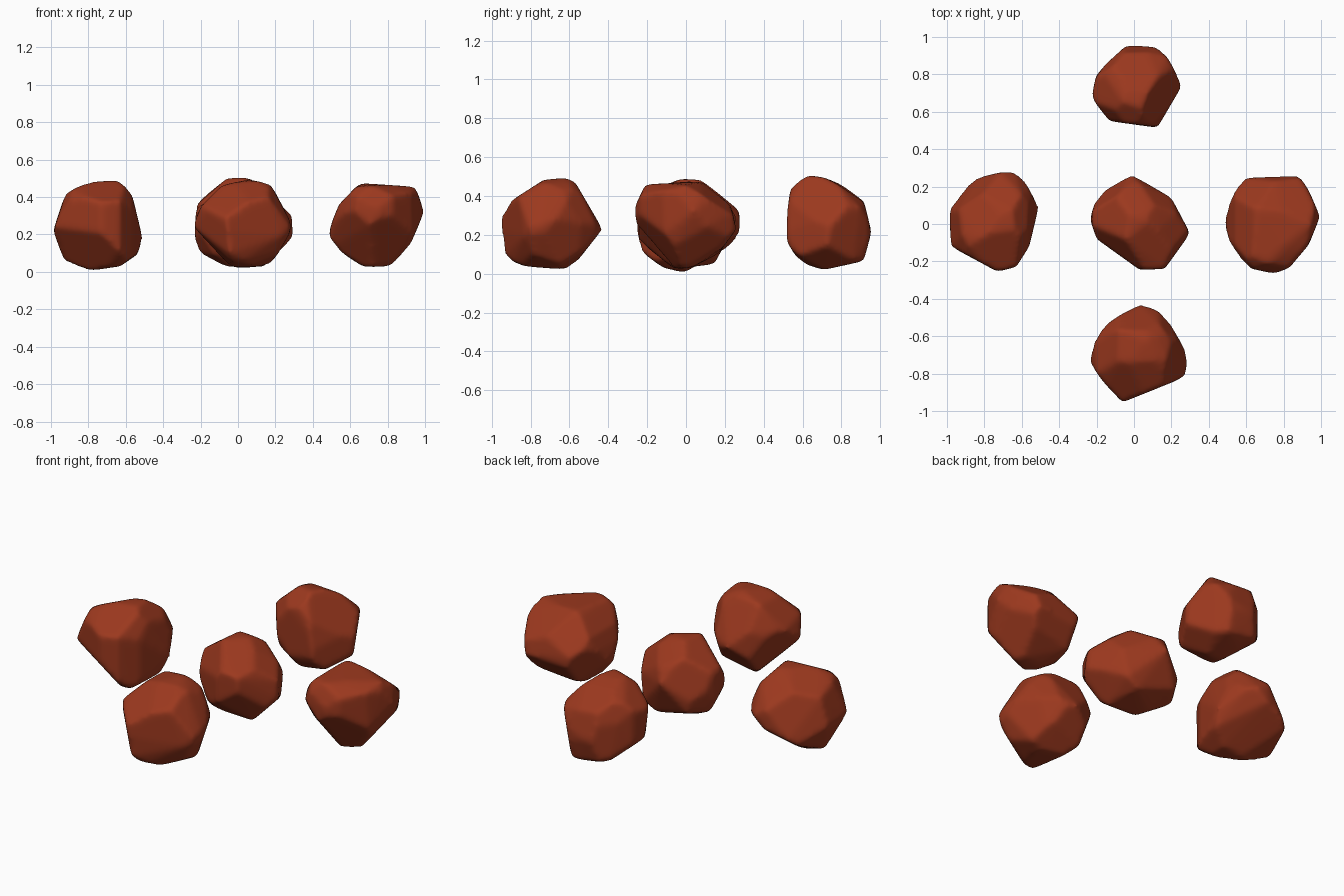
import bpy, bmesh
from math import sin, cos, radians
from mathutils import Vector
from mathutils.geometry import points_in_planes, convex_hull_2d

rust = bpy.data.materials.new("rust_stone")
rust.diffuse_color = (0.33, 0.04, 0.013, 1)

# Viewing directions the stones are chipped along: azimuth, elevation, origin height
VIEWS = {"front": (0, 0, 0), "side": (90, 0, 0), "top": (0, 90, 0),
         "right_high": (35, 25, .257), "left_high": (215, 25, .257),
         "back_low": (140, -30, .257)}


def cut_planes(view, outline):
    """One cutting plane through every edge of a convex outline."""
    az, el, z = VIEWS[view]
    az, el = radians(az), radians(el)
    right = Vector((cos(az), sin(az), 0))
    up = Vector((-sin(az) * sin(el), cos(az) * sin(el), cos(el)))
    pts = [Vector(p) for p in outline]
    pts = [pts[i] for i in convex_hull_2d(pts)]
    mid = sum(pts, Vector((0, 0))) / len(pts)
    planes = []
    for a, b in zip(pts, pts[1:] + pts[:1]):
        n = Vector((b.y - a.y, a.x - b.x)).normalized()
        if n.dot(a - mid) < 0:
            n = -n
        normal = right * n.x + up * n.y
        point = Vector((0, 0, z)) + right * a.x + up * a.y
        planes.append(Vector((*normal, -normal.dot(point))))
    return planes


def stone(name, **outlines):
    """Faceted stone: the solid left inside all outlines, edges worn round."""
    planes = [p for view, o in outlines.items() for p in cut_planes(view, o)]
    corners = points_in_planes(planes)[0]
    bm = bmesh.new()
    for c in corners:
        bm.verts.new(c)
    bmesh.ops.remove_doubles(bm, verts=bm.verts[:], dist=0.045)
    bmesh.ops.convex_hull(bm, input=bm.verts[:])
    bmesh.ops.delete(bm, geom=[v for v in bm.verts if not v.link_faces], context='VERTS')
    bmesh.ops.recalc_face_normals(bm, faces=bm.faces[:])
    mesh = bpy.data.meshes.new(name)
    bm.to_mesh(mesh)
    bm.free()
    mesh.materials.append(rust)
    ob = bpy.data.objects.new(name, mesh)
    bpy.context.collection.objects.link(ob)
    remesh = ob.modifiers.new("even_surface", 'REMESH')
    remesh.mode = 'VOXEL'
    remesh.voxel_size = 0.015
    remesh.use_smooth_shade = True
    worn = ob.modifiers.new("worn_edges", 'SMOOTH')
    worn.factor = 0.5
    worn.iterations = 8


stone("left_stone",
      front=[(-.995, .24), (-.92, .42), (-.81, .48), (-.62, .49), (-.575, .45), (-.51, .18),
             (-.54, .08), (-.63, .03), (-.83, 0), (-.92, .03)],
      top=[(-.995, .05), (-.97, .15), (-.825, .26), (-.65, .285), (-.60, .26), (-.51, .09),
           (-.56, -.12), (-.63, -.23), (-.73, -.255), (-.98, -.12)],
      right_high=[(-.88, .19), (-.785, .355), (-.56, .395), (-.42, .385), (-.345, .23),
                  (-.34, .145), (-.39, .01), (-.575, -.09), (-.63, -.08)],
      left_high=[(.335, -.20), (.395, -.06), (.54, .065), (.78, .005), (.87, -.085),
                 (.88, -.20), (.74, -.43), (.61, -.405), (.42, -.31)],
      back_low=[(.32, -.35), (.335, -.18), (.44, -.015), (.54, .02), (.725, -.065),
                (.82, -.295), (.71, -.49), (.485, -.475), (.33, -.415)])

stone("right_stone",
      front=[(.48, .215), (.54, .36), (.65, .475), (.95, .455), (.995, .32), (.92, .14),
             (.84, .035), (.68, .02), (.505, .135)],
      side=[(-.27, .33), (-.21, .46), (.10, .475), (.23, .36), (.26, .23), (.12, .04),
            (-.10, .02), (-.23, .12)],
      top=[(.48, .05), (.57, .245), (.90, .26), (.995, .04), (.935, -.11), (.83, -.235),
           (.75, -.265), (.58, -.23), (.50, -.08)],
      right_high=[(.36, -.15), (.38, -.055), (.60, .075), (.79, -.04), (.875, -.095),
                  (.86, -.20), (.66, -.41), (.56, -.41), (.41, -.24)],
      left_high=[(-.88, .12), (-.85, .34), (-.78, .415), (-.46, .43), (-.385, .365),
                 (-.35, .20), (-.405, -.045), (-.59, -.053), (-.87, .055)],
      back_low=[(-.82, .25), (-.805, .375), (-.725, .475), (-.475, .455), (-.295, .295),
                (-.36, .105), (-.50, -.02), (-.575, -.015)])

stone("front_stone",
      front=[(-.255, .23), (-.20, .35), (-.09, .46), (.06, .50), (.18, .465), (.295, .24),
             (.19, .05), (.10, .025), (-.08, .025), (-.20, .10)],
      side=[(-.96, .28), (-.925, .36), (-.73, .485), (-.615, .495), (-.57, .47), (-.43, .23),
            (-.595, .02), (-.86, .04), (-.93, .07)],
      top=[(-.255, -.71), (-.17, -.55), (.02, -.425), (.135, -.465), (.265, -.615),
           (.285, -.75), (.27, -.82), (-.065, -.955), (-.115, -.93)],
      right_high=[(-.63, -.14), (-.495, -.02), (-.375, .015), (-.295, 0), (-.195, -.08),
                  (-.145, -.23), (-.22, -.455), (-.425, -.505), (-.57, -.47)],
      left_high=[(.145, .23), (.17, .385), (.25, .485), (.395, .485), (.62, .33),
                 (.63, .19), (.38, -.005), (.19, .09)],
      back_low=[(-.73, -.23), (-.60, -.04), (-.475, -.005), (-.30, -.025), (-.23, -.225),
                (-.30, -.405), (-.515, -.535), (-.59, -.50), (-.715, -.30)])

stone("back_stone",
      side=[(.505, .19), (.535, .435), (.615, .51), (.71, .495), (.905, .42), (.955, .215),
            (.915, .065), (.71, .02), (.585, .055)],
      top=[(-.225, .685), (-.20, .81), (-.035, .96), (.155, .94), (.26, .745), (.125, .515),
           (-.13, .55), (-.21, .645)],
      right_high=[(.20, .375), (.33, .465), (.40, .48), (.515, .45), (.66, .345), (.62, .09),
                  (.49, .01), (.33, .03), (.20, .165)],
      left_high=[(-.66, -.19), (-.635, -.065), (-.395, .025), (-.265, -.055), (-.20, -.175),
                 (-.22, -.35), (-.29, -.455), (-.46, -.485), (-.615, -.465)],
      back_low=[(.23, .18), (.265, .34), (.405, .515), (.63, .435), (.665, .33), (.665, .165),
                (.425, .04), (.245, .135)])

stone("centre_stone",
      side=[(-.26, .35), (-.15, .475), (.13, .475), (.27, .30), (.15, .05), (-.10, .02),
            (-.24, .12)],
      top=[(-.235, .025), (-.20, .155), (-.015, .265), (.20, .14), (.30, -.05), (.165, -.24),
           (.03, -.245), (-.20, -.08)],
      right_high=[(-.23, -.015), (-.19, .125), (.01, .22), (.145, .17), (.245, .01),
                  (.23, -.135), (.075, -.265), (-.07, -.225), (-.20, -.135)],
      left_high=[(-.245, 0), (-.22, .12), (-.085, .21), (.085, .21), (.225, -.04),
                 (.12, -.23), (-.165, -.215), (-.235, -.15)],
      back_low=[(-.30, -.005), (-.235, .145), (-.02, .225), (.165, .17), (.235, -.04),
                (.20, -.175), (.005, -.235), (-.18, -.165)])
